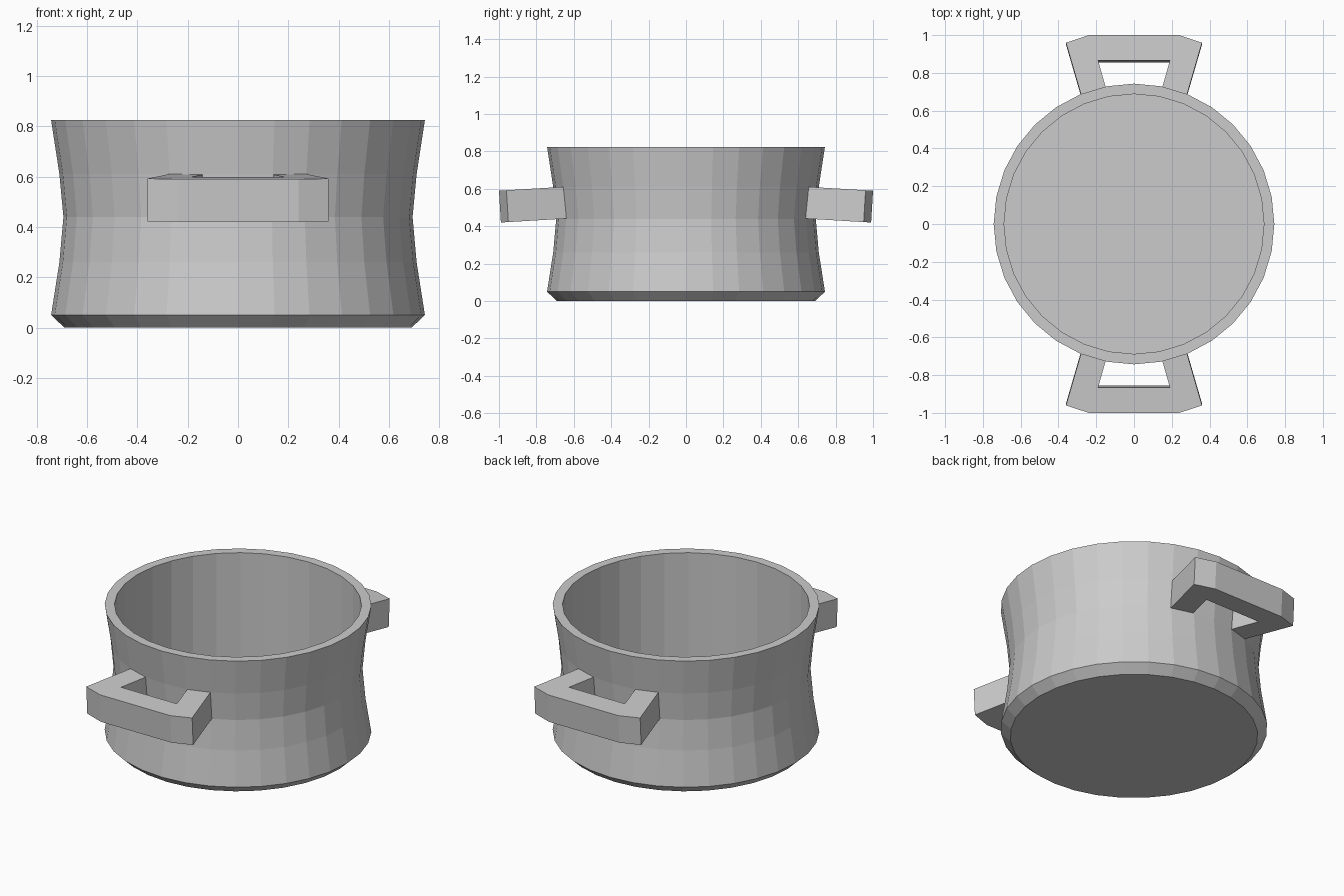
import bpy
import bmesh
from math import cos, sin, tau

SIDES = 32

old = bpy.data.objects.get("Cube")
if old:
    bpy.data.objects.remove(old, do_unlink=True)

# One plain grey metal for the whole pot
metal = bpy.data.materials.new("grey metal")
metal.use_nodes = True
GREY = (0.6, 0.6, 0.6, 1)
metal.diffuse_color = GREY
metal.node_tree.nodes["Principled BSDF"].inputs["Base Color"].default_value = GREY


def finish(name, bm):
    bmesh.ops.recalc_face_normals(bm, faces=bm.faces)
    mesh = bpy.data.meshes.new(name)
    bm.to_mesh(mesh)
    bm.free()
    mesh.materials.append(metal)
    obj = bpy.data.objects.new(name, mesh)
    bpy.context.collection.objects.link(obj)
    return obj


# Pot body: waisted outside, rim, straight inner wall and flat floor
def make_body():
    profile = [(0.69, 0), (0.743, 0.05), (0.71, 0.26), (0.694, 0.44),
               (0.71, 0.61), (0.743, 0.825), (0.688, 0.825), (0.688, 0.05)]
    bm = bmesh.new()
    rings = [[bm.verts.new((r * cos(tau * i / SIDES), r * sin(tau * i / SIDES), z))
              for i in range(SIDES)] for r, z in profile]
    for low, high in zip(rings, rings[1:]):
        for i in range(SIDES):
            j = (i + 1) % SIDES
            bm.faces.new((low[i], low[j], high[j], high[i]))
    bm.faces.new(rings[0])
    bm.faces.new(rings[-1])
    return finish("pot_body", bm)


# Handle: a flat, flared bracket that droops slightly away from the pot
def make_handle(name, side):
    half = [(0.24, 1.0), (0.36, 0.96), (0.27, 0.65), (0.14, 0.69), (0.19, 0.865)]
    outline = half + [(-x, y) for x, y in reversed(half)]
    thickness, droop = 0.17, 0.06
    bm = bmesh.new()
    top = [bm.verts.new((x, side * y, 0.59 + droop * (1 - y))) for x, y in outline]
    base = [bm.verts.new((v.co.x, v.co.y - side * thickness * droop, v.co.z - thickness))
            for v in top]
    n, h = len(outline), len(half)
    for i in range(n):
        j = (i + 1) % n
        bm.faces.new((top[i], top[j], base[j], base[i]))
    # Caps: one crossbar and two legs
    for ring in (top, base):
        a, b = ring[:h], ring[:h - 1:-1]
        bm.faces.new((a[0], a[4], b[4], b[0]))
        for s in (a, b):
            bm.faces.new((s[0], s[1], s[4]))
            bm.faces.new(s[1:])
    return finish(name, bm)


make_body()
make_handle("front_handle", -1)
make_handle("back_handle", 1)
